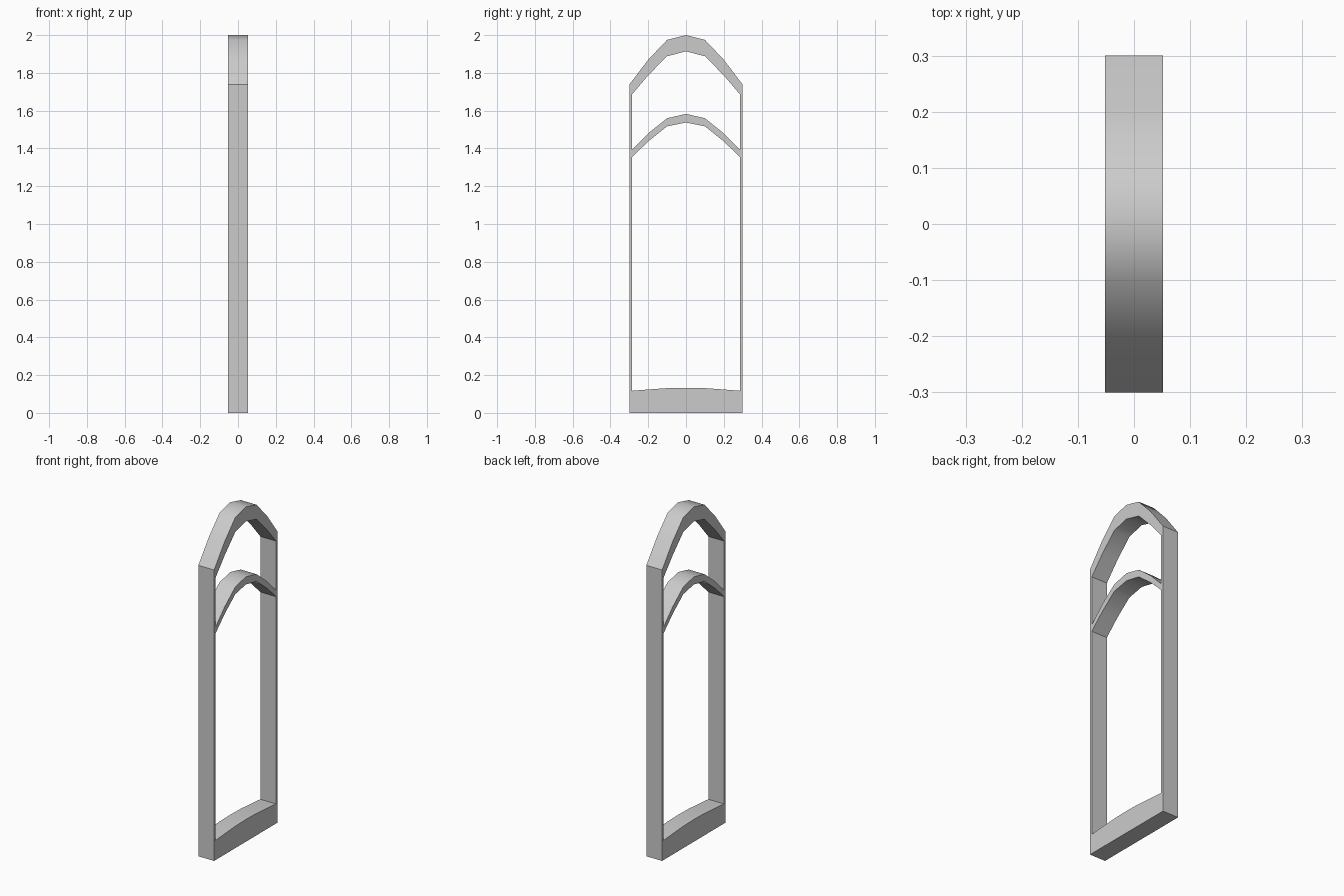
import bpy, bmesh, math

if "Cube" in bpy.data.objects:
    bpy.data.objects.remove(bpy.data.objects["Cube"])

HALF_DEPTH = 0.052


def arch(side, steps):
    """Symmetric arch from -y to +y: heights at side, 0.2, 0.1 and the crown."""
    half = list(zip((side, 0.2, 0.1), steps[:3]))
    return [(-y, z) for y, z in half] + [(0, steps[3])] + [(y, z) for y, z in reversed(half)]


# Outline of the frame and its two window openings (y, z)
outer = arch(0.3, (1.738, 1.87, 1.975, 2.0)) + [(0.3, 0), (-0.3, 0)]
upper_window = (arch(0.285, (1.687, 1.787, 1.888, 1.914))
                + arch(0.285, (1.393, 1.48, 1.56, 1.583))[::-1])
lower_window = (arch(0.285, (1.355, 1.437, 1.517, 1.537))
                + arch(0.285, (0.117, 0.124, 0.131, 0.133))[::-1])

# Fill the outline around the openings, then extrude through the depth
bm = bmesh.new()
edges = []
for loop in (outer, upper_window, lower_window):
    vs = [bm.verts.new((-HALF_DEPTH, y, z)) for y, z in loop]
    edges += [bm.edges.new((vs[i - 1], vs[i])) for i in range(len(vs))]
bmesh.ops.triangle_fill(bm, edges=edges, use_beauty=True, normal=(-1, 0, 0))
ext = bmesh.ops.extrude_face_region(bm, geom=bm.faces[:], use_keep_orig=True)
bmesh.ops.translate(bm, vec=(2 * HALF_DEPTH, 0, 0),
                    verts=[g for g in ext["geom"] if isinstance(g, bmesh.types.BMVert)])
bmesh.ops.recalc_face_normals(bm, faces=bm.faces[:])

mesh = bpy.data.meshes.new("arched_window_frame")
bm.to_mesh(mesh)
bm.free()
frame = bpy.data.objects.new("arched_window_frame", mesh)
bpy.context.collection.objects.link(frame)

# Smooth along the arches, sharp at corners
bpy.context.view_layer.objects.active = frame
frame.select_set(True)
bpy.ops.object.shade_smooth_by_angle(angle=math.radians(35))
